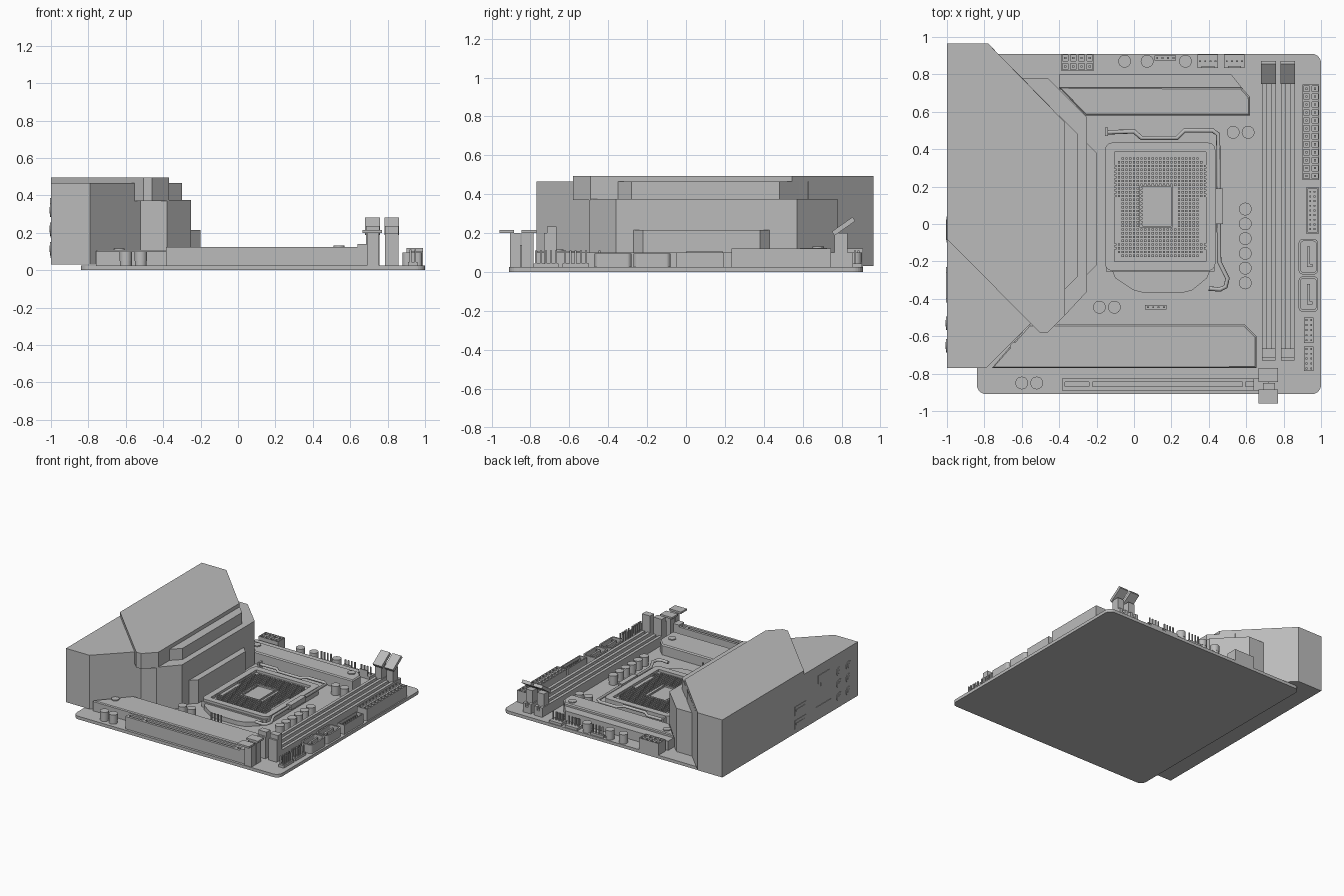
import bpy, bmesh, math
from mathutils import Matrix, Vector

cube = bpy.data.objects.get("Cube")
if cube:
    bpy.data.objects.remove(cube, do_unlink=True)

grey = bpy.data.materials.new("plain grey")
grey.use_nodes = True
grey.diffuse_color = (0.5, 0.5, 0.5, 1)
grey.node_tree.nodes["Principled BSDF"].inputs["Base Color"].default_value = (0.5, 0.5, 0.5, 1)
B = 0.025  # board surface height


def finish(name, bm, smooth=False):
    bmesh.ops.recalc_face_normals(bm, faces=bm.faces[:])
    mesh = bpy.data.meshes.new(name)
    bm.to_mesh(mesh)
    bm.free()
    mesh.materials.append(grey)
    obj = bpy.data.objects.new(name, mesh)
    bpy.context.collection.objects.link(obj)
    if smooth:
        bpy.ops.object.select_all(action="DESELECT")
        bpy.context.view_layer.objects.active = obj
        obj.select_set(True)
        bpy.ops.object.shade_smooth_by_angle()
    return obj


def add_box(bm, x0, x1, y0, y1, z0, z1):
    size = Matrix.Diagonal((x1 - x0, y1 - y0, z1 - z0, 1))
    place = Matrix.Translation(((x0 + x1) / 2, (y0 + y1) / 2, (z0 + z1) / 2))
    bmesh.ops.create_cube(bm, size=1, matrix=place @ size)


def add_prism(bm, pts, z0, z1):
    base = bm.faces.new([bm.verts.new((x, y, z0)) for x, y in pts])
    top = bmesh.ops.extrude_face_region(bm, geom=[base], use_keep_orig=True)["geom"]
    bmesh.ops.translate(bm, verts=[v for v in top if isinstance(v, bmesh.types.BMVert)], vec=(0, 0, z1 - z0))
    return [f for f in top if isinstance(f, bmesh.types.BMFace)][0]


def add_cyl(bm, x, y, r, z0, z1, sides=24, rot=Matrix()):
    bmesh.ops.create_cone(bm, cap_ends=True, segments=sides, radius1=r, radius2=r, depth=z1 - z0,
                          matrix=Matrix.Translation((x, y, (z0 + z1) / 2)) @ rot)


def rounded(x0, x1, y0, y1, r, steps=6):
    pts = []
    for i, (cx, cy) in enumerate([(x1 - r, y1 - r), (x0 + r, y1 - r), (x0 + r, y0 + r), (x1 - r, y0 + r)]):
        for k in range(steps + 1):
            a = math.pi / 2 * (i + k / steps)
            pts.append((cx + r * math.cos(a), cy + r * math.sin(a)))
    return pts


def prism(name, pts, z0, z1):
    bm = bmesh.new()
    add_prism(bm, pts, z0, z1)
    return finish(name, bm)


def add_tray(bm, pts, z0, z1, wall, depth):
    # prism with a recess sunk into its top
    top = add_prism(bm, pts, z0, z1)
    bm.normal_update()
    bmesh.ops.inset_region(bm, faces=[top], thickness=wall, use_even_offset=True)
    down = bmesh.ops.extrude_discrete_faces(bm, faces=[top])["faces"][0]
    bmesh.ops.translate(bm, verts=down.verts[:], vec=(0, 0, -depth))


def rect(x0, x1, y0, y1):
    return [(x0, y0), (x1, y0), (x1, y1), (x0, y1)]


def pin_header(name, x0, x1, y0, y1, nx, ny, height=0.11):
    bm = bmesh.new()
    add_box(bm, x0, x1, y0, y1, B, 0.045)
    for i in range(nx):
        for j in range(ny):
            x, y = x0 + (x1 - x0) * (i + .5) / nx, y0 + (y1 - y0) * (j + .5) / ny
            add_box(bm, x - .005, x + .005, y - .005, y + .005, 0.04, height)
    finish(name, bm)


def power_socket(name, x0, x1, y0, y1, nx, ny, top):
    bm = bmesh.new()
    dx, dy = (x1 - x0) / nx, (y1 - y0) / ny
    for i in range(nx):
        for j in range(ny):
            x, y = x0 + i * dx, y0 + j * dy
            add_tray(bm, rect(x, x + dx, y, y + dy), B, top, .007, .05)
            cx, cy = x + dx / 2, y + dy / 2
            add_box(bm, cx - .006, cx + .006, cy - .006, cy + .006, top - .05, top - .01)
    finish(name, bm)


# Circuit board
prism("board", rounded(-.84, 1, -.91, .91, .05), 0, B)

# Rear shroud: tall base, overhanging roof and stepped inner tiers
prism("shroud_base", [(-1, -.77), (-.79, -.77), (-.52, -.5), (-.45, -.5), (-.45, .63), (-.78, .965), (-1, .965)], .03, .465)
prism("shroud_roof", [(-1, -.08), (-.505, -.58), (-.46, -.58), (-.37, -.49), (-.37, .545), (-.78, .965), (-1, .965)], .37, .495)
prism("shroud_wide_tier", [(-.6, -.5), (-.38, -.5), (-.25, -.36), (-.25, .57), (-.46, .78), (-.6, .78)], B, .375)
prism("shroud_upper_tier", [(-.4, -.38), (-.3, -.28), (-.3, .48), (-.4, .58)], .37, .465)
prism("shroud_low_tier", [(-.26, -.28), (-.2, -.22), (-.2, .38), (-.26, .44)], B, .215)

# Rear ports as shallow framed plates on the outer wall
ports = bmesh.new()
turn = Matrix.Rotation(math.pi / 2, 4, "Y")
for z in (.1, .21):
    add_box(ports, -1.003, -.99, -.1, .04, z - .035, z + .035)
    add_box(ports, -1.006, -.99, -.085, .025, z - .004, z + .012)
add_box(ports, -1.004, -.99, -.4, -.26, .32, .385)
add_box(ports, -1.004, -.99, -.37, -.29, .29, .32)
add_box(ports, -1.004, -.99, -.42, -.23, .085, .14)
for y in (-.53, -.65):
    for z in (.115, .22, .32):
        for r, d in ((.036, .004), (.018, .007)):
            bmesh.ops.create_cone(ports, cap_ends=True, segments=20, radius1=r, radius2=r, depth=2 * d,
                                  matrix=Matrix.Translation((-1, y, z)) @ turn)
finish("rear_ports", ports)

# Heatsinks with a bevelled rim and screws
def heatsink(name, pts, top, screws):
    bm = bmesh.new()
    face = add_prism(bm, pts, B, top)
    bm.normal_update()
    bmesh.ops.inset_region(bm, faces=[face], thickness=.01, depth=.008)
    for x, y in screws:
        add_cyl(bm, x, y, .029, top, top + .016)
    finish(name, bm)

heatsink("front_heatsink", [(-.76, -.77), (.655, -.77), (.655, -.6), (.59, -.535), (-.56, -.535)], .1,
         [(-.635, -.66), (.585, -.66)])
heatsink("back_heatsink", [(-.26, .58), (.62, .58), (.62, .68), (.575, .73), (-.4, .73)], .115,
         [(-.305, .68), (.54, .68)])
prism("back_heatsink_step", [(-.4, .72), (.6, .7), (.52, .8), (-.4, .8)], B, .1)

# Processor socket
bm = bmesh.new()
add_tray(bm, rounded(-.155, .435, -.25, .435, .04), B, .09, .05, .02)
frame = finish("socket_frame", bm)
bevel = frame.modifiers.new("soft rim", "BEVEL")
bevel.width, bevel.segments, bevel.limit_method = .008, 2, "ANGLE"
prism("socket_lip", [(-.12, -.24), (-.1, -.29), (0, -.355), (.06, -.37), (.25, -.37), (.31, -.355), (.39, -.29), (.41, -.24)], B, .06)
prism("socket_skirt", rect(-.15, .43, -.255, -.2), B, .07)
bm = bmesh.new()
def in_array(x, y):
    cx, cy = abs(x - .14), abs(y - .09)
    waist = .21 if -.1 < y < .15 else .245
    return cx < waist and cy < .28 and cx + cy < .47 and not (cx < .09 and cy < .115)
step = .02
for i in range(25):
    for j in range(29):
        x, y = -.1 + i * step, -.19 + j * step
        if in_array(x, y):
            add_box(bm, x - .006, x + .006, y - .006, y + .006, .068, .082)
finish("socket_contacts", bm)
bm = bmesh.new()
add_tray(bm, rect(.03, .205, -.02, .205), .065, .082, .008, .012)
finish("socket_centre", bm)

# Retention lever
def wire(name, pts, r):
    curve = bpy.data.curves.new(name, "CURVE")
    curve.dimensions, curve.bevel_depth, curve.bevel_resolution, curve.use_fill_caps = "3D", r, 2, True
    spline = curve.splines.new("POLY")
    spline.points.add(len(pts) - 1)
    for p, (x, y) in zip(spline.points, pts):
        p.co = (x, y, .085, 1)
    curve.materials.append(grey)
    bpy.context.collection.objects.link(bpy.data.objects.new(name, curve))

wire("socket_lever", [(-.15, .49), (0, .495), (.04, .46), (.23, .46), (.27, .5), (.42, .5), (.45, .48), (.455, -.2),
                      (.5, -.29), (.49, -.335), (.46, -.35), (.4, -.345)], .012)
prism("lever_sleeve", rect(.435, .475, 0, .19), .065, .105)
prism("lever_stop", rect(-.155, -.14, .47, .515), B, .105)

# Capacitors
bm = bmesh.new()
spots = [(.595, .08 - .079 * i) for i in range(6)]
spots += [(.53, .49), (.61, .49), (-.185, -.445), (-.105, -.445), (-.6, -.85), (-.52, -.85),
          (-.05, .87), (.07, .87), (.275, .87)]
for x, y in spots:
    add_cyl(bm, x, y, .032, B, .05)
    add_cyl(bm, x, y, .034, .05, .1)
finish("capacitors", bm, True)

# Memory slots: grooved rail, fixed front end, tilting back latch
for n, x in enumerate((.72, .822)):
    bm = bmesh.new()
    for s in (-1, 1):
        add_box(bm, x + s * .024 - .012, x + s * .024 + .012, -.7, .86, B, .1)
    add_box(bm, x - .015, x + .015, -.7, .86, B, .07)
    add_box(bm, x - .036, x + .036, -.73, -.665, B, .2)
    add_prism(bm, [(x - .036, -.715), (x + .036, -.715), (x + .036, -.665), (x - .036, -.665)], .2, .235)
    add_box(bm, x - .03, x + .03, .765, .83, B, .2)
    lean = Matrix.Translation((x, .81, .235)) @ Matrix.Rotation(math.radians(35), 4, "X")
    bmesh.ops.create_cube(bm, size=1, matrix=lean @ Matrix.Diagonal((.08, .13, .025, 1)))
    finish("memory_slot_%d" % (n + 1), bm)

# Expansion slot and its latch
bm = bmesh.new()
add_box(bm, -.385, .66, -.89, -.87, B, .125)
add_box(bm, -.385, .66, -.845, -.825, B, .125)
add_box(bm, -.385, .66, -.88, -.835, B, .08)
for x in (-.38, -.235, .585):
    add_box(bm, x - .006, x + .012, -.88, -.835, B, .125)
finish("expansion_slot", bm)
bm = bmesh.new()
for y0, y1, c0, c1 in ((-.905, -.85, -.96, -.885), (-.845, -.785, -.845, -.77)):
    add_box(bm, .69, .755, y0, y1, B, .2)
    add_box(bm, .665, .77, c0, c1, .2, .215)
add_box(bm, .64, .72, -.89, -.825, B, .14)
finish("expansion_latch", bm)

# Power sockets and cable connectors
power_socket("main_power_socket", .9, .99, .235, .745, 2, 12, .12)
power_socket("processor_power_socket", -.39, -.215, .82, .91, 4, 2, .12)
bm = bmesh.new()
add_tray(bm, rect(.92, .988, -.05, .195), B, .1, .008, .06)
for y0, y1 in ((-.27, -.08), (-.47, -.28)):
    add_tray(bm, rounded(.88, .985, y0, y1, .025), B, .095, .012, .05)
    add_box(bm, .925, .94, y0 + .04, y1 - .04, .04, .09)
    add_box(bm, .94, .955, y0 + .04, y0 + .055, .04, .09)
finish("drive_connectors", bm)

# Pin headers
pin_header("wide_header_pins", .93, .978, -.04, .185, 2, 9, .085)
pin_header("front_header", .91, .96, -.785, -.655, 2, 5)
pin_header("panel_header", .91, .96, -.635, -.5, 2, 5)
pin_header("back_header", .11, .225, .875, .9, 4, 1)
pin_header("middle_header", .06, .175, -.457, -.433, 4, 1)
for n, x in enumerate((.34, .482)):
    pin_header("fan_header_%d" % (n + 1), x, x + .11, .835, .905, 4, 1)
    prism("fan_header_wall_%d" % (n + 1), rect(x + .02, x + .09, .835, .845), B, .09)
